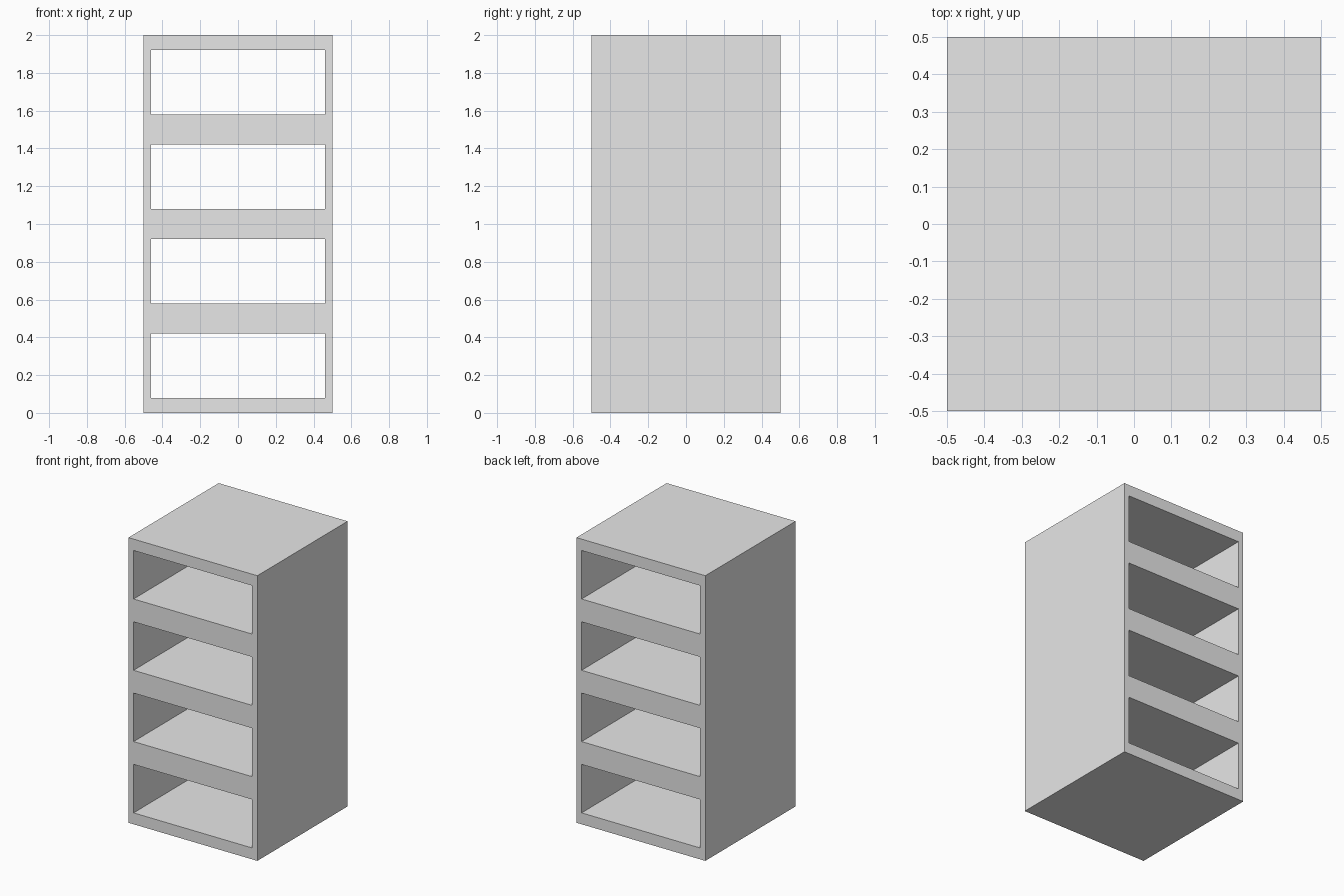
import bpy
import bmesh

cube = bpy.data.objects.get("Cube")
if cube:
    bpy.data.objects.remove(cube, do_unlink=True)

# Plain grey finish
grey = bpy.data.materials.new("light_grey")
grey.use_nodes = True
colour = (0.8, 0.8, 0.8, 1)
grey.diffuse_color = colour
grey.node_tree.nodes["Principled BSDF"].inputs["Base Color"].default_value = colour

# Cabinet proportions
HALF, INNER, BAY, EDGE, BAYS = 0.5, 0.46, 0.5, 0.08, 4
xs = [-HALF, -INNER, INNER, HALF]
zs = [0]
for i in range(BAYS):
    zs += [i * BAY + EDGE, (i + 1) * BAY - EDGE]
zs.append(BAYS * BAY)

# Front frame as a grid with open bays
bm = bmesh.new()
grid = [[bm.verts.new((x, -HALF, z)) for x in xs] for z in zs]
for r in range(len(zs) - 1):
    for c in range(len(xs) - 1):
        if c == 1 and r % 2 == 1:
            continue
        bm.faces.new((grid[r][c], grid[r][c + 1], grid[r + 1][c + 1], grid[r + 1][c]))

# Extrude the frame to full depth, giving shelves open front and back
result = bmesh.ops.extrude_face_region(bm, geom=bm.faces[:], use_keep_orig=True)
moved = [v for v in result["geom"] if isinstance(v, bmesh.types.BMVert)]
bmesh.ops.translate(bm, verts=moved, vec=(0, 2 * HALF, 0))
bmesh.ops.recalc_face_normals(bm, faces=bm.faces[:])

mesh = bpy.data.meshes.new("shelf_cabinet")
bm.to_mesh(mesh)
bm.free()
mesh.materials.append(grey)
cabinet = bpy.data.objects.new("shelf_cabinet", mesh)
bpy.context.collection.objects.link(cabinet)
